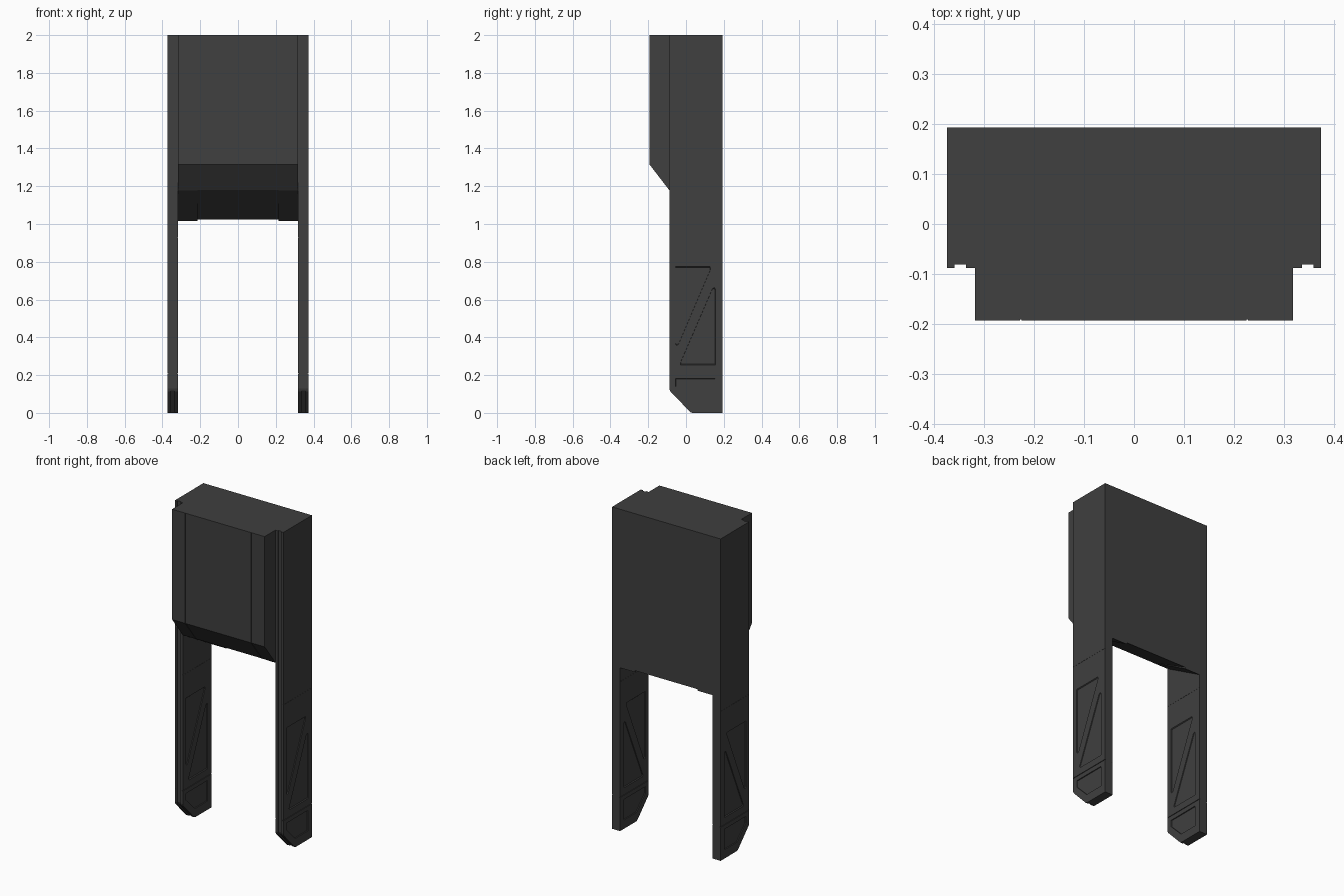
import bpy, bmesh

if "Cube" in bpy.data.objects:
    bpy.data.objects.remove(bpy.data.objects["Cube"])

dark = bpy.data.materials.new("dark_grey")
dark.diffuse_color = (0.05, 0.05, 0.05, 1)
dark.use_nodes = True
dark.node_tree.nodes["Principled BSDF"].inputs["Base Color"].default_value = dark.diffuse_color


def add_prism(bm, pts, x0, x1, scale1=1.0):
    """Extrude a (y, z) outline from x0 to x1, optionally scaling the far end."""
    cy = sum(p[0] for p in pts) / len(pts)
    cz = sum(p[1] for p in pts) / len(pts)
    a = [bm.verts.new((x0, y, z)) for y, z in pts]
    b = [bm.verts.new((x1, cy + (y - cy) * scale1, cz + (z - cz) * scale1))
         for y, z in pts]
    bm.faces.new(a)
    bm.faces.new(b[::-1])
    for i in range(len(pts)):
        j = (i + 1) % len(pts)
        bm.faces.new((a[j], a[i], b[i], b[j]))


def finish(bm, name):
    bmesh.ops.recalc_face_normals(bm, faces=bm.faces)
    me = bpy.data.meshes.new(name)
    bm.to_mesh(me)
    bm.free()
    ob = bpy.data.objects.new(name, me)
    bpy.context.collection.objects.link(ob)
    me.materials.append(dark)
    return ob


def cut(ob, cutter):
    mod = ob.modifiers.new("cut", 'BOOLEAN')
    mod.operation = 'DIFFERENCE'
    mod.solver = 'EXACT'
    mod.object = cutter
    bpy.context.view_layer.objects.active = ob
    bpy.ops.object.modifier_apply(modifier=mod.name)
    bpy.data.objects.remove(cutter)


def box(y0, y1, z0, z1):
    return [(y0, z0), (y1, z0), (y1, z1), (y0, z1)]


XI, XO = 0.318, 0.373      # inner and outer face of a leg
YF, YB = -0.088, 0.193     # front and back of a leg

# Central body with sloped front and underside
bm = bmesh.new()
add_prism(bm, [(-0.193, 2), (-0.193, 1.315), (-0.093, 1.185), (-0.088, 1.178),
               (YB, 1.015), (YB, 2)], -XI, XI)
body = finish(bm, "body")

# Underside channel and the two front panel seams
bm = bmesh.new()
add_prism(bm, [(-0.098, 1.184), (YB + 0.02, 1.0136), (YB + 0.02, 0.9),
               (-0.098, 0.9)], -0.215, 0.215)
for s in (-1, 1):
    add_prism(bm, [(-0.25, 2.1), (-0.191, 2.1), (-0.191, 1.3157),
                   (-0.0905, 1.185), (-0.25, 1.185)],
              s * 0.2265 - 0.0015, s * 0.2265 + 0.0015)
cut(body, finish(bm, "body_cutter"))

# Side leg, running the full height
bm = bmesh.new()
add_prism(bm, [(YF, 2), (YF, 0.128), (-0.083, 0.114), (0.023, 0.004),
               (0.033, 0), (YB, 0), (YB, 2)], XI, XO)
leg = finish(bm, "leg_right")

# Recessed panels and seams on both faces, groove along the front edge
panels = [
    [(-0.057, 0.778), (0.13, 0.778), (0.133, 0.765), (-0.04, 0.36),
     (-0.05, 0.352), (-0.057, 0.36)],
    [(0.157, 0.25), (0.157, 0.66), (0.15, 0.668), (0.14, 0.66),
     (-0.033, 0.26), (-0.03, 0.25)],
    [(-0.057, 0.183), (0.157, 0.183), (0.157, 0.053), (0.03, 0.053),
     (-0.057, 0.14)],
]
bm = bmesh.new()
for face, d in ((XO, -1), (XI, 1)):
    for p in panels:
        add_prism(bm, p, face - d * 0.005, face + d * 0.005, 0.96)
    for z, depth in ((0.21, 0.004), (0.93, 0.001)):
        add_prism(bm, box(-0.2, 0.3, z - 0.002, z + 0.002),
                  face - d * 0.005, face + d * depth)
add_prism(bm, [(-0.2, 2.1), (-0.081, 2.1), (-0.081, 0.13), (-0.077, 0.118),
               (0.045, -0.01), (-0.2, -0.01)], 0.335, 0.358)
cut(leg, finish(bm, "leg_cutter"))

# Mirrored copy for the other side
bm = bmesh.new()
bm.from_mesh(leg.data)
bmesh.ops.scale(bm, vec=(-1, 1, 1), verts=bm.verts)
bmesh.ops.reverse_faces(bm, faces=bm.faces)
finish(bm, "leg_left")
